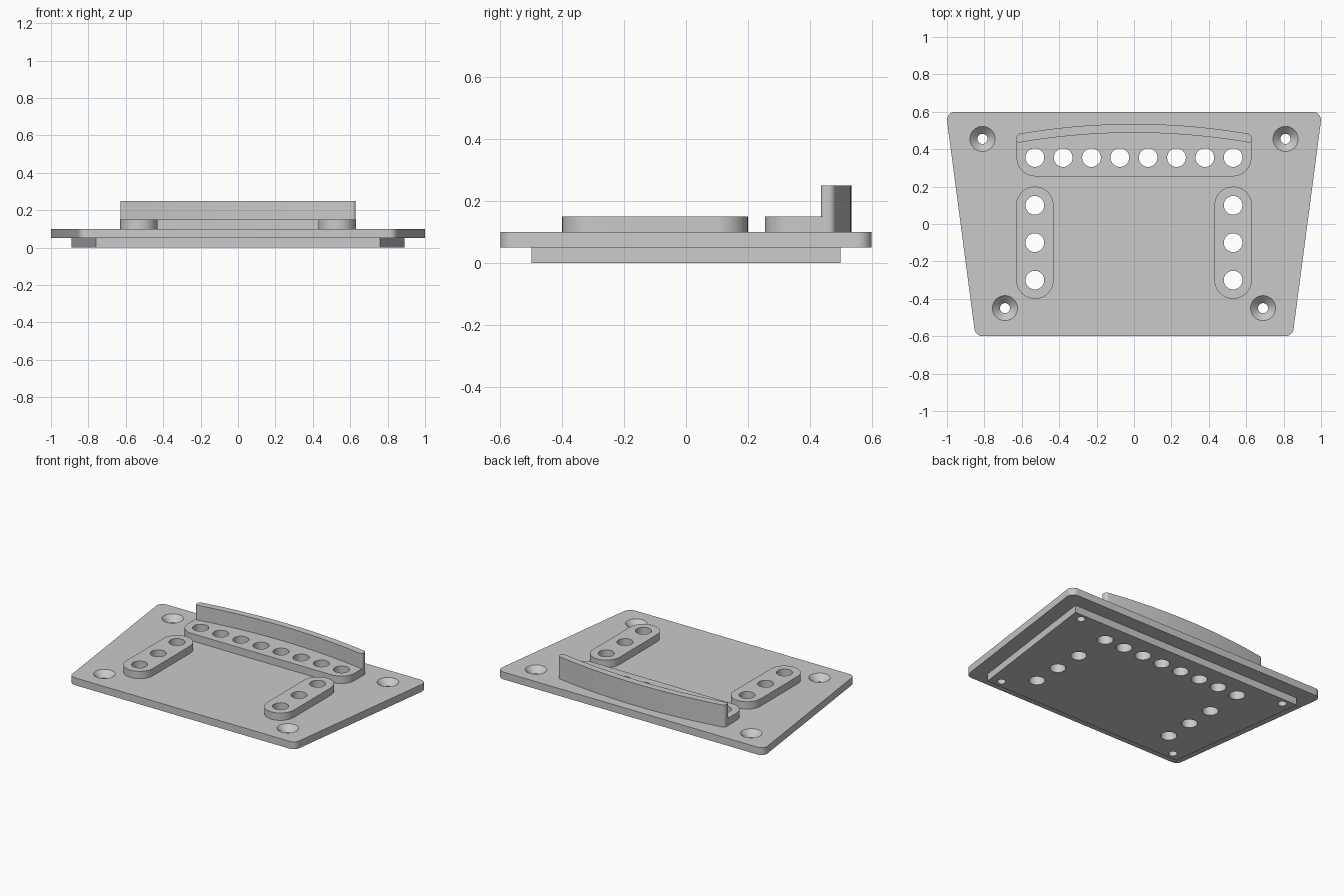
import bpy, bmesh, math
from mathutils import Vector

if "Cube" in bpy.data.objects:
    bpy.data.objects.remove(bpy.data.objects["Cube"], do_unlink=True)

grey = bpy.data.materials.new("plain_grey")
grey.use_nodes = True
grey.diffuse_color = (0.59, 0.59, 0.59, 1)
grey.node_tree.nodes["Principled BSDF"].inputs["Base Color"].default_value = grey.diffuse_color


def make_object(name, bm):
    bmesh.ops.recalc_face_normals(bm, faces=bm.faces)
    mesh = bpy.data.meshes.new(name)
    bm.to_mesh(mesh)
    bm.free()
    mesh.materials.append(grey)
    obj = bpy.data.objects.new(name, mesh)
    bpy.context.collection.objects.link(obj)
    return obj


def fillet(corners, steps=10):
    """Round an outline of (x, y, radius) corners."""
    out = []
    for i, (x, y, r) in enumerate(corners):
        p = Vector((x, y, 0))
        if r == 0:
            out.append(p)
            continue
        a = (Vector((*corners[i - 1][:2], 0)) - p).normalized()
        b = (Vector((*corners[(i + 1) % len(corners)][:2], 0)) - p).normalized()
        half = a.angle(b) / 2
        centre = p + (a + b).normalized() * r / math.sin(half)
        reach = r / math.tan(half)
        start = (p + a * reach - centre).normalized()
        end = (p + b * reach - centre).normalized()
        for k in range(steps + 1):
            out.append(centre + start.slerp(end, k / steps).normalized() * r)
    return out


def extrude(name, outline, z0, z1):
    bm = bmesh.new()
    face = bm.faces.new([bm.verts.new((p.x, p.y, z0)) for p in outline])
    top = bmesh.ops.extrude_face_region(bm, geom=[face], use_keep_orig=True)
    verts = [v for v in top["geom"] if isinstance(v, bmesh.types.BMVert)]
    bmesh.ops.translate(bm, verts=verts, vec=(0, 0, z1 - z0))
    return make_object(name, bm)


def trapezoid(front, back, depth, r):
    return fillet([(-front, -depth, r), (front, -depth, r), (back, depth, r), (-back, depth, r)])


def arc(mid, drop, r):
    """Shallow bow from right to left, rounded at its two ends."""
    n = 24
    ts = [1 - 2 * k / n for k in range(n + 1)]
    return [(0.628 * t, mid - drop * t * t, r if abs(t) == 1 else 0) for t in ts]


def lathe(bm, x, y, profile, sides=40):
    """Closed turned solid from (radius, z) rings."""
    rings = []
    for r, z in profile:
        angles = [math.tau * k / sides for k in range(sides)]
        rings.append([bm.verts.new((x + r * math.cos(a), y + r * math.sin(a), z)) for a in angles])
    for low, high in zip(rings, rings[1:]):
        for k in range(sides):
            j = (k + 1) % sides
            bm.faces.new((low[k], low[j], high[j], high[k]))
    bm.faces.new(rings[0][::-1])
    bm.faces.new(rings[-1])


# Plates
lower_plate = extrude("lower_plate", trapezoid(0.76, 0.89, 0.5, 0), 0, 0.05)
main_plate = extrude("main_plate", trapezoid(0.848, 1.006, 0.6, 0.045), 0.05, 0.1)

# Raised pads
pads = []
for side, s in (("right", -1), ("left", 1)):
    x0, x1 = s * 0.53 - 0.1, s * 0.53 + 0.1
    slot = fillet([(x0, -0.4, 0.0999), (x1, -0.4, 0.0999), (x1, 0.2, 0.0999), (x0, 0.2, 0.0999)], 16)
    pads.append(extrude(side + "_pad", slot, 0.1, 0.15))
back_edge = arc(0.5, 0.05, 0)
pads.append(extrude("back_pad", fillet([(-0.628, 0.255, 0.1), (0.628, 0.255, 0.1)] + back_edge, 16),
                    0.1, 0.15))

# Curved wall behind the back pad
wall = extrude("curved_wall", fillet(arc(0.488, 0.055, 0.014)[::-1] + arc(0.535, 0.055, 0.022)), 0.1, 0.25)

# Cutter for the through holes and countersunk screw holes
bm = bmesh.new()
through = [(0.05, -0.1), (0.05, 0.3)]
for k in range(8):
    lathe(bm, -0.53 + 1.06 * k / 7, 0.355, through)
screw = [(0.027, -0.1), (0.027, 0.06), (0.067, 0.1), (0.067, 0.3)]
for s in (-1, 1):
    for y in (0.1, -0.1, -0.3):
        lathe(bm, s * 0.53, y, through)
    lathe(bm, s * 0.81, 0.455, screw)
    lathe(bm, s * 0.69, -0.45, screw)
cutter = make_object("hole_cutter", bm)
cutter.hide_render = True


def activate(obj):
    bpy.ops.object.select_all(action="DESELECT")
    obj.select_set(True)
    bpy.context.view_layer.objects.active = obj


for part in [lower_plate, main_plate] + pads:
    cut = part.modifiers.new("holes", "BOOLEAN")
    cut.operation = "DIFFERENCE"
    cut.solver = "EXACT"
    cut.object = cutter
    activate(part)
    bpy.ops.object.modifier_apply(modifier=cut.name)
bpy.data.objects.remove(cutter, do_unlink=True)

for part in [lower_plate, main_plate, wall] + pads:
    activate(part)
    bpy.ops.object.shade_smooth_by_angle(angle=math.radians(30))
